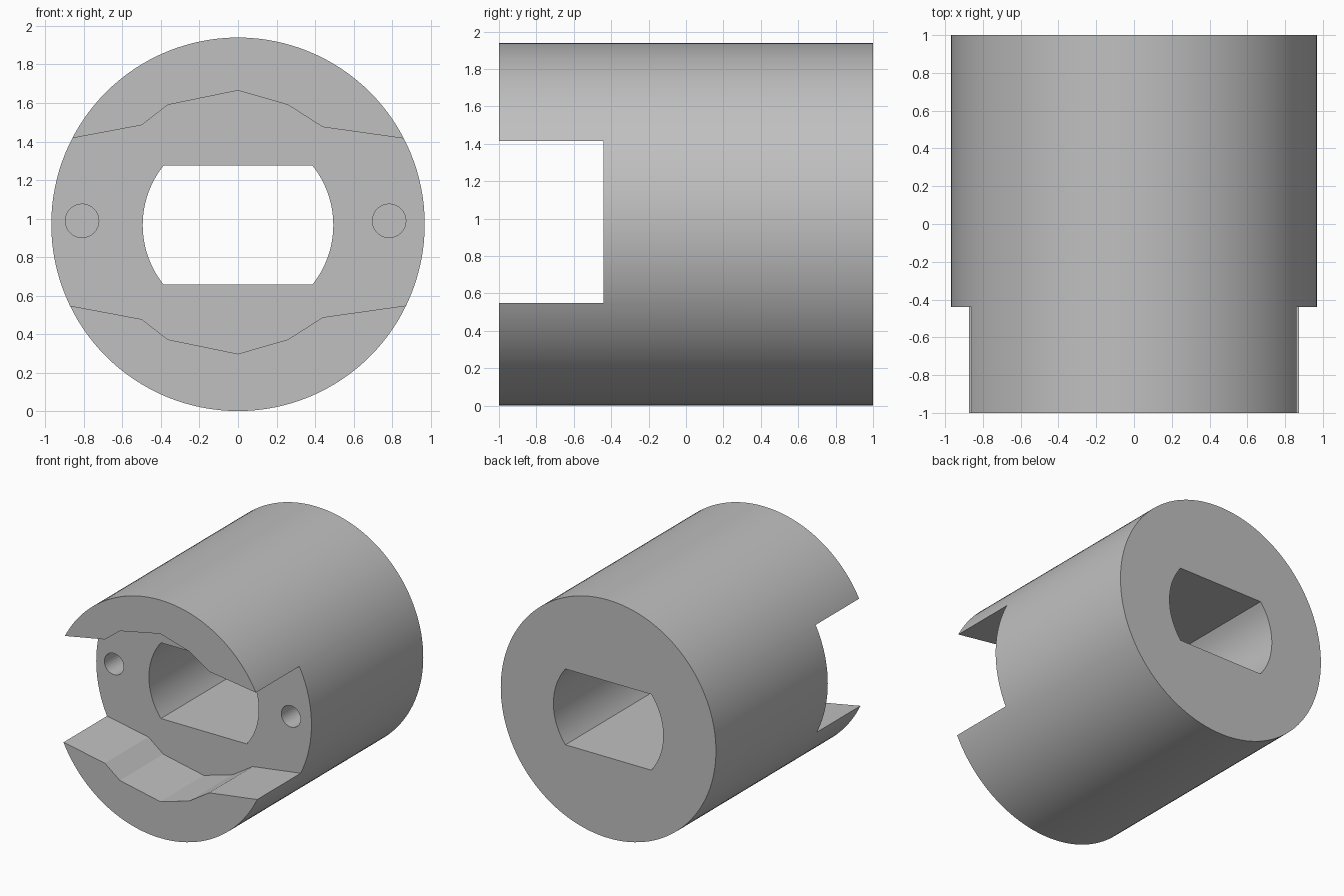
import bpy
import bmesh
import math

default = bpy.data.objects.get("Cube")
if default:
    bpy.data.objects.remove(default, do_unlink=True)

RADIUS = 0.97
AXIS_Z = 0.97
FRONT, SHOULDER, BACK = -1.0, -0.44, 1.0

steel = bpy.data.materials.new("light_grey")
steel.use_nodes = True
GREY = (0.527, 0.527, 0.527, 1)
steel.diffuse_color = GREY
steel.node_tree.nodes["Principled BSDF"].inputs["Base Color"].default_value = GREY


def circle(cx, cz, r, n):
    return [(cx + r * math.cos(math.tau * i / n), cz + r * math.sin(math.tau * i / n))
            for i in range(n)]


def prism(name, outline, y0, y1):
    """Extrude an x-z outline along y."""
    bm = bmesh.new()
    face = bm.faces.new([bm.verts.new((x, y0, z)) for x, z in outline])
    ext = bmesh.ops.extrude_face_region(bm, geom=[face])
    moved = [v for v in ext["geom"] if isinstance(v, bmesh.types.BMVert)]
    bmesh.ops.translate(bm, verts=moved, vec=(0, y1 - y0, 0))
    bmesh.ops.recalc_face_normals(bm, faces=bm.faces[:])
    mesh = bpy.data.meshes.new(name)
    bm.to_mesh(mesh)
    bm.free()
    mesh.materials.append(steel)
    obj = bpy.data.objects.new(name, mesh)
    bpy.context.collection.objects.link(obj)
    return obj


def cut(target, cutter):
    """Subtract the cutter, apply, and discard it."""
    cutter.hide_render = True
    mod = target.modifiers.new("cut", "BOOLEAN")
    mod.operation = "DIFFERENCE"
    mod.solver = "EXACT"
    mod.object = cutter
    bpy.context.view_layer.objects.active = target
    bpy.ops.object.modifier_apply(modifier=mod.name)
    bpy.data.objects.remove(cutter, do_unlink=True)


# Round coupling body
body = prism("coupling_body", circle(0, AXIS_Z, RADIUS, 128), FRONT, BACK)

# Stepped cross slot that leaves the two front jaws
upper = [(-1.1, 1.372), (-0.5, 1.485), (-0.365, 1.59), (0, 1.665),
         (0.26, 1.59), (0.44, 1.475), (1.1, 1.382)]
lower = [(x, 1.962 - z) for x, z in reversed(upper)]
cut(body, prism("slot_cutter", upper + lower, FRONT - 0.2, SHOULDER))

# Through bore: arcs at the sides, flats above and below
BORE, FLAT = 0.495, 0.309
edge = math.asin(FLAT / BORE)
bore = []
for side in (0, math.pi):
    for i in range(25):
        a = side - edge + 2 * edge * i / 24
        bore.append((BORE * math.cos(a), AXIS_Z - 0.004 + BORE * math.sin(a)))
cut(body, prism("bore_cutter", bore, FRONT - 0.2, BACK + 0.2))

# Blind pin holes in the shoulder
for x in (-0.81, 0.785):
    cut(body, prism("pin_hole_cutter", circle(x, 0.988, 0.087, 32),
                    SHOULDER - 0.2, SHOULDER + 0.4))

# Smooth round walls, crisp corners
bpy.ops.object.select_all(action="DESELECT")
body.select_set(True)
bpy.context.view_layer.objects.active = body
bpy.ops.object.shade_smooth_by_angle(angle=math.radians(10))
